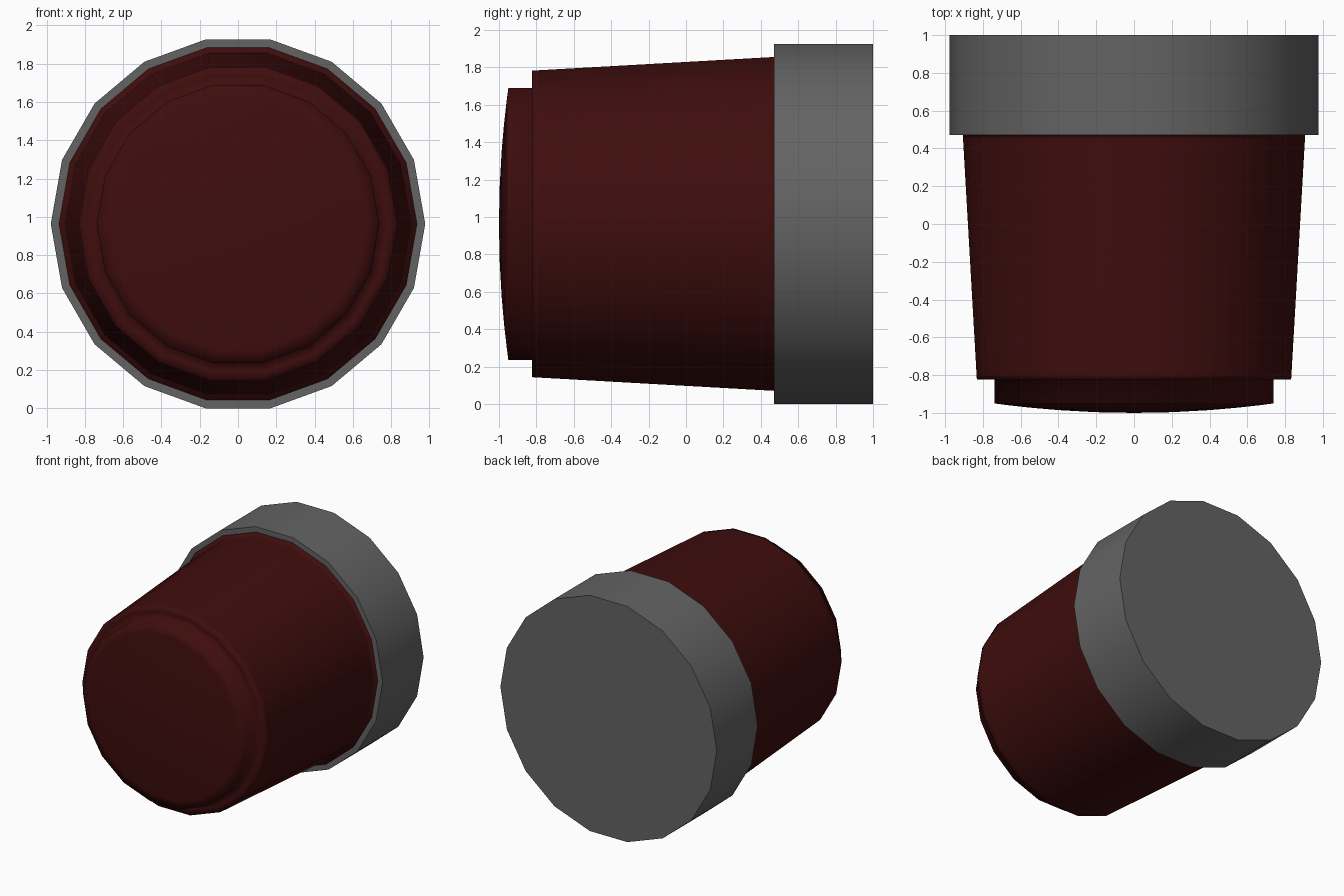
import bpy, bmesh, math

if "Cube" in bpy.data.objects:
    bpy.data.objects.remove(bpy.data.objects["Cube"])

SIDES = 18
CENTRE_Z = 0.963


def revolve(name, profile, colour):
    """Revolve (radius, y) points around the horizontal y axis."""
    bm = bmesh.new()
    rings = []
    for r, y in profile:
        if r == 0:
            rings.append([bm.verts.new((0, y, CENTRE_Z))] * SIDES)
        else:
            rings.append([bm.verts.new((r * math.cos(a), y, CENTRE_Z + r * math.sin(a)))
                          for a in (2 * math.pi * i / SIDES for i in range(SIDES))])
    for a, b in zip(rings, rings[1:]):
        for i in range(SIDES):
            j = (i + 1) % SIDES
            quad = list(dict.fromkeys((a[i], a[j], b[j], b[i])))
            if len(quad) > 2:
                bm.faces.new(quad)
    bmesh.ops.recalc_face_normals(bm, faces=bm.faces)
    mesh = bpy.data.meshes.new(name)
    bm.to_mesh(mesh)
    bm.free()
    for p in mesh.polygons:
        p.use_smooth = True
    mat = bpy.data.materials.new(name + "_colour")
    mat.diffuse_color = (*colour, 1)
    mat.use_nodes = True
    mat.node_tree.nodes["Principled BSDF"].inputs["Base Color"].default_value = mat.diffuse_color
    mesh.materials.append(mat)
    ob = bpy.data.objects.new(name, mesh)
    bpy.context.collection.objects.link(ob)
    return ob


# Dark grey collar with a flat back and a thin front lip
collar = revolve("collar", [(0, 1.0), (0.978, 1.0), (0.978, 0.47),
                            (0.935, 0.47), (0.935, 0.52), (0, 0.52)],
                 (0.127, 0.127, 0.127))
bpy.context.view_layer.objects.active = collar
collar.select_set(True)
bpy.ops.object.shade_smooth_by_angle(angle=math.radians(30))

# Dark red tapered lens: shallow dome, step, ledge, tapered wall, seating flange
dome = [(r, -1 + 0.05 * (r / 0.738) ** 2) for r in (0, 0.2, 0.4, 0.55, 0.67, 0.738)]
lens = revolve("lens", dome + [(0.738, -0.823), (0.785, -0.823), (0.832, -0.823),
                               (0.834, -0.79), (0.905, 0.45), (0.906, 0.473),
                               (0.936, 0.473), (0.936, 0.52), (0, 0.525)],
               (0.05, 0.004, 0.004))
